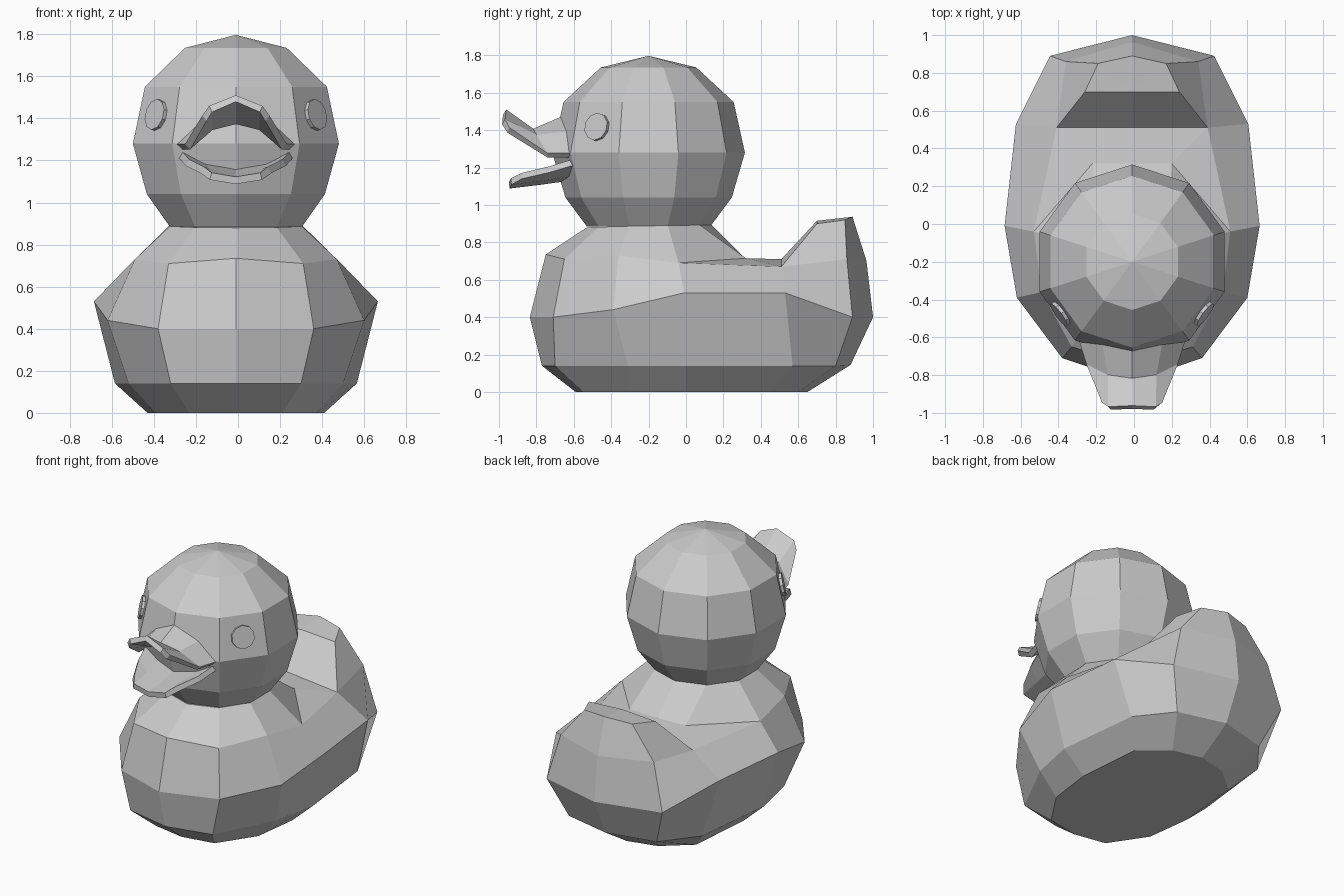
import bpy, bmesh, math
from mathutils import Vector

if "Cube" in bpy.data.objects:
    bpy.data.objects.remove(bpy.data.objects["Cube"])

CX = -0.01   # the centreline sits slightly left
HY = -0.2    # head centre in y


def make(name, verts, faces, mirror=True, thick=0):
    me = bpy.data.meshes.new(name)
    me.from_pydata(verts, [], faces)
    bm = bmesh.new()
    bm.from_mesh(me)
    bmesh.ops.recalc_face_normals(bm, faces=bm.faces)
    bm.to_mesh(me)
    bm.free()
    ob = bpy.data.objects.new(name, me)
    ob.location.x = CX
    bpy.context.collection.objects.link(ob)
    if mirror:
        m = ob.modifiers.new("mirror", 'MIRROR')
        m.use_clip = True
    if thick:
        s = ob.modifiers.new("thickness", 'SOLIDIFY')
        s.thickness = thick
        s.offset = 0
    return ob


def strips(rows, n, closed=False):
    """Quads between consecutive rows of n points."""
    return [(r*n + k, r*n + (k+1) % n, (r+1)*n + (k+1) % n, (r+1)*n + k)
            for r in range(rows - 1) for k in range(n if closed else n - 1)]


def decagon(r, z):
    return [(r*math.sin(math.pi*k/5), HY - r*math.cos(math.pi*k/5), z) for k in range(10)]


# Body: half rings from breast to rump
bottom = [(0, -.59, 0), (.22, -.55, 0), (.38, -.31, 0), (.42, 0, 0), (.38, .45, 0), (.2, .6, 0), (0, .65, 0)]
low = [(0, -.77, .14), (.31, -.7, .14), (.51, -.31, .14), (.575, 0, .14), (.51, .57, .14), (.33, .8, .14), (0, .88, .145)]
wide = [(0, -.835, .4), (.37, -.71, .4), (.61, -.39, .44), (.675, -.01, .53), (.615, .53, .53), (.435, .89, .4), (0, 1, .4)]
upper = [(0, -.75, .735), (.32, -.65, .71), (.48, -.36, .73), (.52, -.04, .69), (.4, .51, .67), (.35, .86, .71), (0, .965, .7)]
verts = bottom + low + wide + upper
faces = strips(4, 7) + [tuple(range(7))]
# Neck ring, back saddle and tail top
neck = [(x, y, .88 + .03*(y + .53)) for x, y, z in decagon(.33, .89)[:6]]
verts += neck                                   # 28..33
verts += [(.21, .32, .715), (0, .32, .71), (0, .51, .71),              # 34..36
          (.25, .7, .9), (.18, .85, .92), (0, .89, .937), (0, .7, .915)]  # 37..40
faces += [(21, 22, 29, 28), (22, 23, 30, 29), (23, 24, 31, 30),
          (31, 24, 34, 32), (24, 25, 34), (34, 25, 36, 35), (32, 34, 35, 33),
          (25, 37, 40, 36), (25, 26, 38, 37), (26, 27, 39, 38),
          (37, 38, 40), (38, 39, 40), (28, 29, 30, 31, 32, 33)]
make("body", verts, faces)

# Head: ten-sided ball
rings = [(.33, .885), (.445, 1.04), (.515, 1.28), (.455, 1.55), (.255, 1.735)]
verts = [p for r, z in rings for p in decagon(r, z)]
faces = strips(5, 10, True) + [(40 + k, 40 + (k+1) % 10, 50) for k in range(10)]
faces.append(tuple(range(10)))
make("head", verts + [(0, HY, 1.797)], faces, mirror=False)

# Open bill: rows run root to tip, each from the middle to the edge
upper_bill = [(0, -.65, 1.46), (.15, -.62, 1.38), (.28, -.58, 1.265),
              (0, -.82, 1.39), (.12, -.8, 1.36), (.23, -.74, 1.265),
              (0, -.97, 1.495), (.12, -.975, 1.445), (.15, -.95, 1.4)]
lower_bill = [(0, -.6, 1.15), (.15, -.6, 1.17), (.27, -.58, 1.235),
              (0, -.78, 1.125), (.13, -.78, 1.145), (.23, -.73, 1.19),
              (0, -.945, 1.105), (.12, -.935, 1.125), (.16, -.88, 1.155)]
make("upper_bill", upper_bill, strips(3, 3), thick=.035)
make("lower_bill", lower_bill, strips(3, 3), thick=.035)

# Eyes: thin discs lying on the head facets
for side, name in ((1, "right_eye"), (-1, "left_eye")):
    normal = Vector((side*.81, -.59, .22)).normalized()
    bpy.ops.mesh.primitive_cylinder_add(
        vertices=10, radius=.075, depth=.04,
        location=Vector((side*.372 + CX, -.471, 1.415)),
        rotation=normal.to_track_quat('Z', 'Y').to_euler())
    bpy.context.object.name = name
